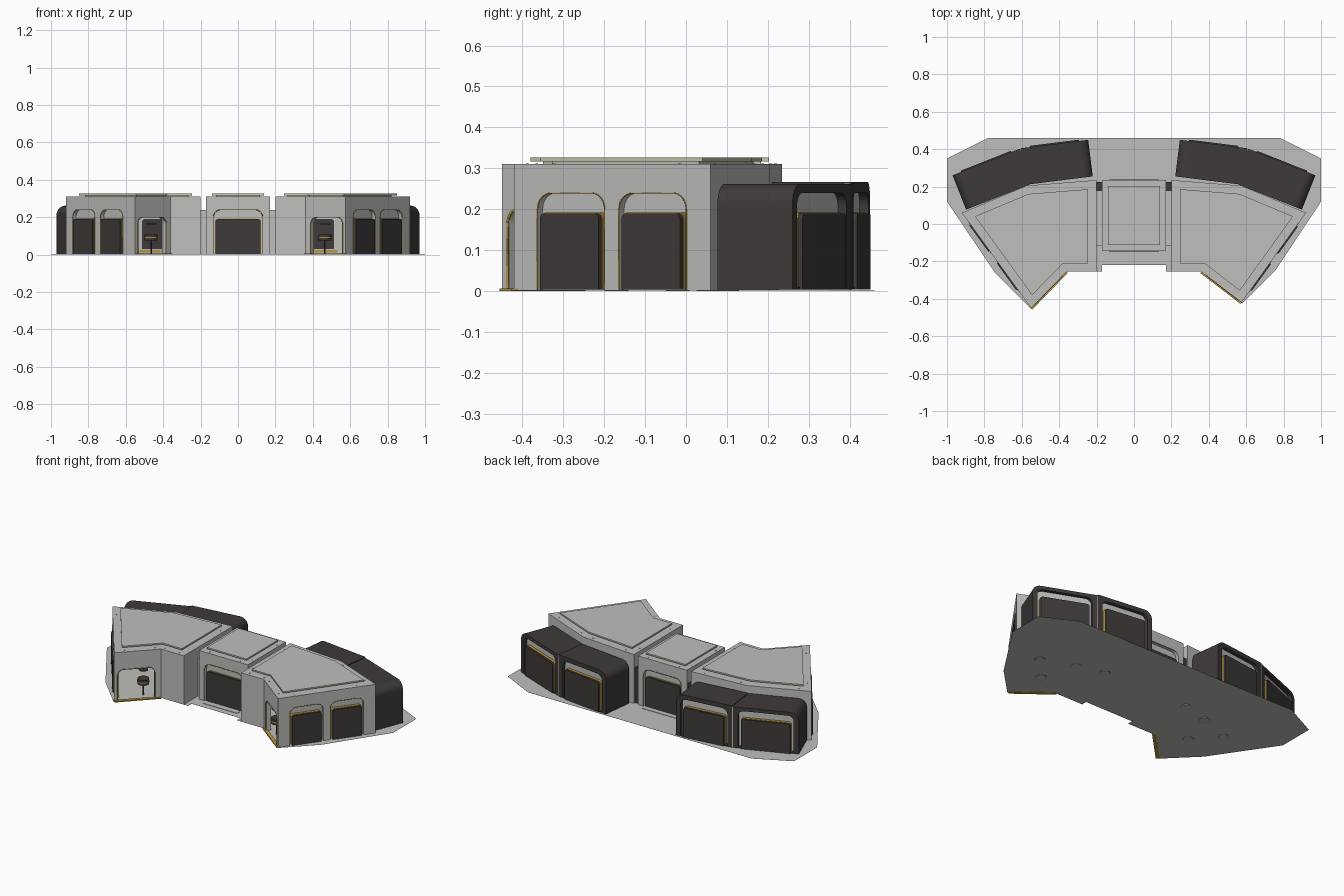
import bpy, bmesh, math
from mathutils import Vector

cube = bpy.data.objects.get("Cube")
if cube:
    bpy.data.objects.remove(cube, do_unlink=True)


def material(name, rgb):
    m = bpy.data.materials.new(name)
    m.use_nodes = True
    m.diffuse_color = (*rgb, 1)
    m.node_tree.nodes["Principled BSDF"].inputs["Base Color"].default_value = (*rgb, 1)
    return m


GREY = material("light grey", (0.52, 0.52, 0.505))
DARK = material("dark brown grey", (0.05, 0.042, 0.042))
GOLD = material("gold", (0.47, 0.3, 0.04))
CREAM = material("pale cream", (0.62, 0.56, 0.34))


def solid(name, bottom, top, mat):
    """Closed prism between two matching loops of points."""
    bm = bmesh.new()
    lo = [bm.verts.new(p) for p in bottom]
    hi = [bm.verts.new(p) for p in top]
    bm.faces.new(lo)
    bm.faces.new(hi)
    n = len(lo)
    for i in range(n):
        j = (i + 1) % n
        bm.faces.new((lo[i], lo[j], hi[j], hi[i]))
    bmesh.ops.recalc_face_normals(bm, faces=bm.faces)
    me = bpy.data.meshes.new(name)
    bm.to_mesh(me)
    bm.free()
    me.materials.append(mat)
    ob = bpy.data.objects.new(name, me)
    bpy.context.collection.objects.link(ob)
    return ob


def slab(name, pts, z0, z1, mat):
    return solid(name, [(x, y, z0) for x, y in pts], [(x, y, z1) for x, y in pts], mat)


def box(name, x0, x1, y0, y1, z0, z1, mat):
    return slab(name, [(x0, y0), (x1, y0), (x1, y1), (x0, y1)], z0, z1, mat)


def disc(name, x, y, r, z0, z1, mat, n=16):
    ring = [(x + r * math.cos(i * math.tau / n), y + r * math.sin(i * math.tau / n)) for i in range(n)]
    return slab(name, ring, z0, z1, mat)


def arch(s0, s1, z0, z1, r0, r1, n=6):
    """Upright outline with rounded top corners."""
    pts = [(s0, z0), (s1, z0)]
    for r, cx, start in ((r1, s1 - r1, 0), (r0, s0 + r0, math.pi / 2)):
        if r == 0:
            pts.append((cx, z1))
            continue
        for i in range(n + 1):
            a = start + i * math.pi / 2 / n
            pts.append((cx + r * math.cos(a), z1 - r + r * math.sin(a)))
    return pts


class Wall:
    """Upright plane over a ground edge, with an outward direction."""

    def __init__(self, a, b, side=1):
        self.a = Vector((*a, 0))
        d = Vector((*b, 0)) - self.a
        self.length = d.length
        self.u = d.normalized()
        self.n = Vector((self.u.y, -self.u.x, 0)) * side

    def point(self, s, z, d):
        return self.a + self.u * s + self.n * d + Vector((0, 0, z))

    def prism(self, name, outline, d0, d1, mat):
        return solid(name, [self.point(s, z, d0) for s, z in outline],
                     [self.point(s, z, d1) for s, z in outline], mat)


def cut(ob, cutters):
    mat = ob.data.materials[0]
    for c in cutters:
        c.hide_render = True
        mod = ob.modifiers.new("cut", "BOOLEAN")
        mod.object = c
        mod.solver = "EXACT"
    dg = bpy.context.evaluated_depsgraph_get()
    me = bpy.data.meshes.new_from_object(ob.evaluated_get(dg))
    ob.modifiers.clear()
    ob.data = me
    me.materials.clear()
    me.materials.append(mat)
    for p in me.polygons:
        p.material_index = 0
    for c in cutters:
        bpy.data.objects.remove(c, do_unlink=True)


def trim(name, wall, outline, radius):
    """Thin gold line round the sides and top of an opening."""
    cu = bpy.data.curves.new(name, "CURVE")
    cu.dimensions = "3D"
    cu.bevel_depth = radius
    cu.bevel_resolution = 0
    pts = outline[1:] + outline[:1]
    sp = cu.splines.new("POLY")
    sp.points.add(len(pts) - 1)
    for p, (s, z) in zip(sp.points, pts):
        p.co = (*wall.point(s, max(z, 0.003), 0), 1)
    cu.materials.append(GOLD)
    bpy.context.collection.objects.link(bpy.data.objects.new(name, cu))


def shutter(name, wall, s0, s1, proud):
    """Dark panel with a fine gold rim behind it."""
    wall.prism(name + "_shutter_rim", arch(s0 - 0.002, s1 + 0.002, 0.004, 0.1925, 0.013, 0.013, 3),
               -0.024, proud - 0.012, GOLD)
    wall.prism(name + "_shutter", arch(s0, s1, 0.004, 0.19, 0.012, 0.012, 3), -0.023, proud, DARK)


def window(name, wall, mid, w, panel_w, proud):
    """Shutter in an arched recess; returns the recess cutter."""
    outline = arch(mid - w / 2, mid + w / 2, -0.01, 0.24, 0.04, 0.04)
    trim(name + "_trim", wall, outline, 0.0018)
    shutter(name, wall, mid - panel_w / 2, mid + panel_w / 2, proud)
    return wall.prism(name + "_cutter", outline, -0.022, 0.02, GREY)


def inset(pts, dist):
    """Shrink a polygon by moving every edge inwards."""
    v = [Vector(p) for p in pts]
    area = sum(v[i - 1].cross(v[i]) for i in range(len(v)))
    out = []
    for i, p in enumerate(v):
        d0 = (p - v[i - 1]).normalized()
        d1 = (v[(i + 1) % len(v)] - p).normalized()
        n0, n1 = [Vector((-d.y, d.x)) * math.copysign(1, area) for d in (d0, d1)]
        out.append(tuple(p + (n0 + n1) * dist / (1 + n0.dot(n1))))
    return out


def roof(name, pts, margin):
    """Raised roof plate with a pale edge strip and bolts round it."""
    slab(name + "_roof_spacer", inset(pts, margin + 0.02), 0.309, 0.317, GREY)
    slab(name + "_roof_edge", inset(pts, margin), 0.317, 0.324, CREAM)
    slab(name + "_roof_plate", inset(pts, margin), 0.324, 0.326, GREY)
    ring = inset(pts, margin * 0.5)
    for i, p in enumerate(ring):
        for t in (0.15, 0.85):
            x, y = Vector(ring[i - 1]).lerp(Vector(p), t)
            disc(name + "_bolt", x, y, 0.004, 0.309, 0.312, GREY, 6)


# Floor plate
right_floor = [(0.17, -0.22), (0.17, -0.255), (0.36, -0.255), (0.58, -0.425),
               (0.755, -0.25), (1, 0.12), (1, 0.35), (0.78, 0.46)]
left_floor = [(-x, y) for x, y in right_floor]
left_floor[3:5] = [(-0.55, -0.455), (-0.74, -0.265)]
slab("floor", right_floor + left_floor[::-1], 0.002, 0.0025, GREY)

for side, label, tip, spots in ((1, "left", (0.575, -0.42), (0.29, 0.705)),
                                (-1, "right", (-0.55, -0.45), (0.34, 0.74))):
    def m(x, y):
        return (x * side, y)

    # Wing shell with hollow room, doorway and shuttered outer wall
    pts = [m(0.2, 0.235), m(0.2, -0.255), m(0.36, -0.255), tip, m(0.92, 0.06), m(0.575, 0.205)]
    shell = slab(label + "_wing", pts, 0.002, 0.31, GREY)
    cutters = [slab("room_cutter", inset(pts, 0.03), -0.01, 0.285, GREY)]
    door = Wall(pts[2], pts[3], side)
    opening = arch(0.035, door.length - 0.02, -0.01, 0.2, 0.035, 0.035)
    cutters.append(door.prism("door_cutter", opening, -0.05, 0.03, GREY))
    trim(label + "_door_trim", door, opening, 0.003)
    door.prism(label + "_door_sill", arch(0, door.length, 0, 0.007, 0, 0), -0.012, 0.009, GOLD)
    outer = Wall(tip, pts[4], side)
    for i, t in enumerate(spots):
        cutters.append(window(f"{label}_side_window_{i}", outer, outer.length * t, 0.203, 0.176, 0.008))
    cut(shell, cutters)
    roof(label + "_wing", pts, 0.045)

    # Room contents: inner shutter, skirting and a pedestal stool under a lamp
    back = Wall(pts[5], pts[0], side)
    back.prism(label + "_inner_shutter", arch(0.06, 0.24, 0.03, 0.19, 0.012, 0.012, 3), -0.036, -0.028, DARK)
    back.prism(label + "_skirting", arch(0.04, 0.26, 0.012, 0.026, 0, 0), -0.036, -0.028, GOLD)
    sx, sy = m(0.465, -0.28)
    disc(label + "_stool_post", sx, sy, 0.004, 0.004, 0.08, DARK, 8)
    disc(label + "_stool_seat", sx, sy, 0.034, 0.075, 0.108, DARK)
    disc(label + "_stool_band", sx, sy, 0.036, 0.088, 0.095, GOLD)
    disc(label + "_lamp", sx, sy, 0.028, 0.162, 0.168, DARK)

    # Round feet under the floor, each with a gold rim
    for x, y in ((0.68, -0.02), (0.545, -0.17), (0.475, 0.055), (0.3, 0.1)):
        disc(label + "_foot_rim", x * side, y, 0.033, 0.001, 0.002, GOLD)
        disc(label + "_foot", x * side, y, 0.029, 0, 0.002, GREY)

    # Rear pods, rounded at the free ends of the pair
    for part, a, b, h, r0, r1 in (("inner", m(0.605, 0.405), m(0.245, 0.45), 0.267, 0, 0.05),
                                  ("outer", m(0.97, 0.26), m(0.609, 0.403), 0.262, 0.05, 0)):
        wall = Wall(a, b, side)
        name = f"{label}_{part}_pod"
        n = wall.length
        pod = wall.prism(name, arch(0, n, 0.004, h, r0, r1, 8), -0.197, 0, DARK)
        hole = arch(0.03, n - 0.03, 0.01, 0.24, 0.035, 0.035)
        cut(pod, [wall.prism("pod_cutter", hole, -0.03, 0.02, DARK)])
        wall.prism(name + "_frame", hole, -0.031, -0.022, GREY)
        shutter(name, wall, 0.05, n - 0.05, 0.007)
    # Light seam between the pods
    wall.prism(label + "_pod_seam", arch(n, n + 0.005, 0.003, 0.263, 0, 0), -0.19, -0.001, GREY)

    # Links between centre room and wing
    x0, x1 = sorted((0.16 * side, 0.21 * side))
    box(label + "_link", x0, x1, -0.115, 0.18, 0.002, 0.24, GREY)
    box(label + "_link_seal", x0, x1, 0.18, 0.225, 0.004, 0.225, DARK)

# Centre room with front and back windows
pts = [(-0.17, -0.145), (0.17, -0.145), (0.17, 0.235), (-0.17, 0.235)]
centre = slab("centre_room", pts, 0.002, 0.31, GREY)
cutters = []
for name, a, b, y in (("front", pts[0], pts[1], -0.165), ("back", pts[2], pts[3], 0.25)):
    cutters.append(window(name + "_window", Wall(a, b), 0.17, 0.265, 0.24, -0.004))
    box(name + "_threshold", -0.12, 0.12, y - 0.015, y + 0.015, 0.002, 0.005, GREY)
cut(centre, cutters)
roof("centre", pts, 0.032)
